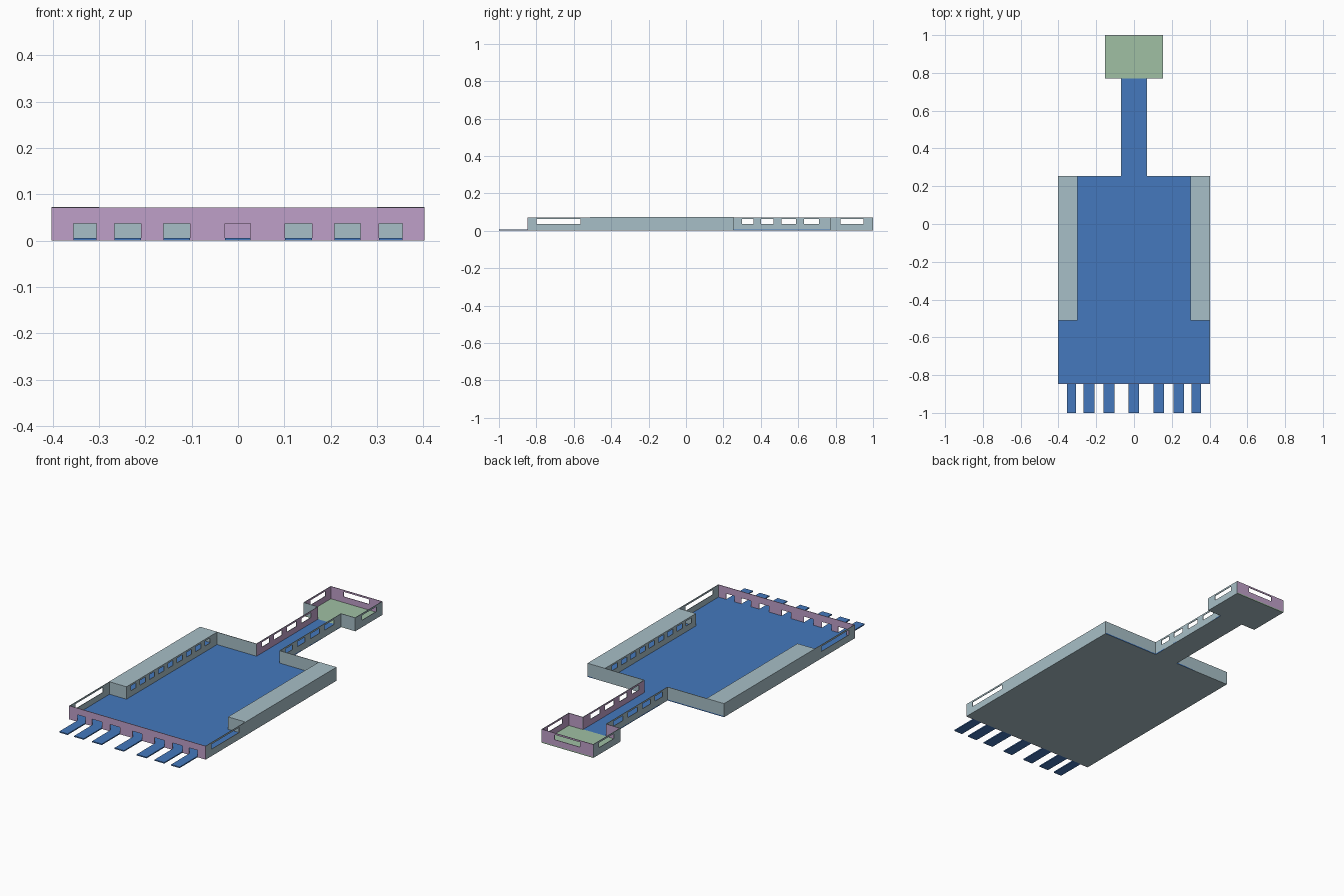
import bpy, bmesh
from mathutils import Vector

if "Cube" in bpy.data.objects:
    bpy.data.objects.remove(bpy.data.objects["Cube"])

H, T, FLOOR = 0.072, 0.003, 0.006   # wall height, wall thickness, floor top


def material(name, rgb):
    m = bpy.data.materials.new(name)
    m.diffuse_color = (*rgb, 1)
    m.use_nodes = True
    m.node_tree.nodes["Principled BSDF"].inputs["Base Color"].default_value = m.diffuse_color
    return m


GREY = material("pale grey blue", (0.39, 0.52, 0.57))
PURPLE = material("lilac", (0.52, 0.35, 0.58))
BLUE = material("floor blue", (0.058, 0.19, 0.51))
GREEN = material("soft green", (0.35, 0.53, 0.37))


def finish(bm, name, mats):
    bmesh.ops.recalc_face_normals(bm, faces=bm.faces[:])
    me = bpy.data.meshes.new(name)
    bm.to_mesh(me)
    bm.free()
    for m in mats:
        me.materials.append(m)
    ob = bpy.data.objects.new(name, me)
    bpy.context.collection.objects.link(ob)
    return ob


def slab(name, lo, hi, mat, under=None):
    """Box between two corners; the underside may have its own colour."""
    bm = bmesh.new()
    bmesh.ops.create_cube(bm, size=1)
    for v in bm.verts:
        v.co = Vector([lo[i] + (v.co[i] + 0.5) * (hi[i] - lo[i]) for i in range(3)])
    bm.normal_update()
    for f in bm.faces:
        f.material_index = int(f.normal.z < -0.5)
    return finish(bm, name, [mat, under or mat])


def panel(name, axis, at, inward, a, b, openings=(), out=GREY, inner=None):
    """Thin upright wall at axis=at from a to b; openings are (u0, u1, z0, z1)."""
    bm = bmesh.new()
    us = sorted({a, b, *(u for o in openings for u in o[:2])})
    zs = sorted({0, H, *(z for o in openings for z in o[2:])})

    def point(u, z):
        return bm.verts.new((at, u, z) if axis == "x" else (u, at, z))

    for u0, u1 in zip(us, us[1:]):
        for z0, z1 in zip(zs, zs[1:]):
            um, zm = (u0 + u1) / 2, (z0 + z1) / 2
            if any(o[0] < um < o[1] and o[2] < zm < o[3] for o in openings):
                continue
            bm.faces.new([point(u0, z0), point(u1, z0), point(u1, z1), point(u0, z1)])
    bmesh.ops.remove_doubles(bm, verts=bm.verts[:], dist=1e-5)
    step = Vector((1, 0, 0) if axis == "x" else (0, 1, 0)) * inward
    res = bmesh.ops.extrude_face_region(bm, geom=bm.faces[:], use_keep_orig=True)
    moved = [g for g in res["geom"] if isinstance(g, bmesh.types.BMVert)]
    bmesh.ops.translate(bm, verts=moved, vec=step * T)
    bmesh.ops.recalc_face_normals(bm, faces=bm.faces[:])
    for f in bm.faces:
        f.material_index = int(f.normal.dot(step) > 0.5)
    return finish(bm, name, [out, inner or out])


W0, W1 = 0.037, 0.063   # window sill and head

# Floors, grey underneath
slab("hall_floor", (-0.40, -0.845, 0), (0.40, 0.255, FLOOR), BLUE, GREY)
slab("corridor_floor", (-0.07, 0.255, 0), (0.07, 0.77, FLOOR), BLUE, GREY)
slab("end_room_floor", (-0.152, 0.77, 0), (0.152, 1.0, FLOOR), GREEN, GREY)

# Front wall with seven doorways, each with a walkway
doors = [(-0.355, -0.306), (-0.267, -0.210), (-0.161, -0.104), (-0.028, 0.027),
         (0.102, 0.160), (0.208, 0.265), (0.305, 0.355)]
panel("front_wall", "y", -0.848, 1, -0.403, 0.403,
      [(a, b, 0, 0.037) for a, b in doors], PURPLE)
for i, (a, b) in enumerate(doors):
    slab(f"walkway_{i + 1}", (a, -1.0, 0), (b, -0.845, FLOOR), BLUE)

# Mirrored side parts
corridor_windows = [(0.30, 0.36), (0.40, 0.467), (0.51, 0.587), (0.63, 0.71)]
room_slots = [(-0.475 + i * 0.078, -0.43 + i * 0.078, W0, W1) for i in range(9)]
for s, side in ((-1, "left"), (1, "right")):
    panel(f"hall_wall_{side}", "x", 0.403 * s, -s, -0.848, 0.255,
          [(-0.80, -0.565, W0, W1)])
    panel(f"hall_back_wall_{side}", "y", 0.255, -1, *sorted((0.07 * s, 0.403 * s)))
    # Roofed side room
    panel(f"side_room_inner_wall_{side}", "x", 0.30 * s, s, -0.512, 0.253, room_slots)
    panel(f"side_room_front_{side}", "y", -0.512, 1, *sorted((0.30 * s, 0.401 * s)))
    x0, x1 = sorted((0.30 * s, 0.403 * s))
    slab(f"side_room_roof_{side}", (x0, -0.512, H - 0.002), (x1, 0.255, H + 0.0005), GREY)
    # Corridor and end room, lilac inside
    panel(f"corridor_wall_{side}", "x", 0.07 * s, -s, 0.253, 0.772,
          [(a, b, W0, W1) for a, b in corridor_windows], GREY, PURPLE)
    panel(f"end_room_entry_wall_{side}", "y", 0.77, 1, *sorted((0.07 * s, 0.153 * s)),
          (), GREY, PURPLE)
    panel(f"end_room_wall_{side}", "x", 0.153 * s, -s, 0.77, 1.0,
          [(0.825, 0.95, W0, W1)], GREY, PURPLE)

# Back wall of the end room
panel("end_room_back_wall", "y", 1.0, -1, -0.153, 0.153,
      [(-0.075, 0.075, W0, W1)], PURPLE)
